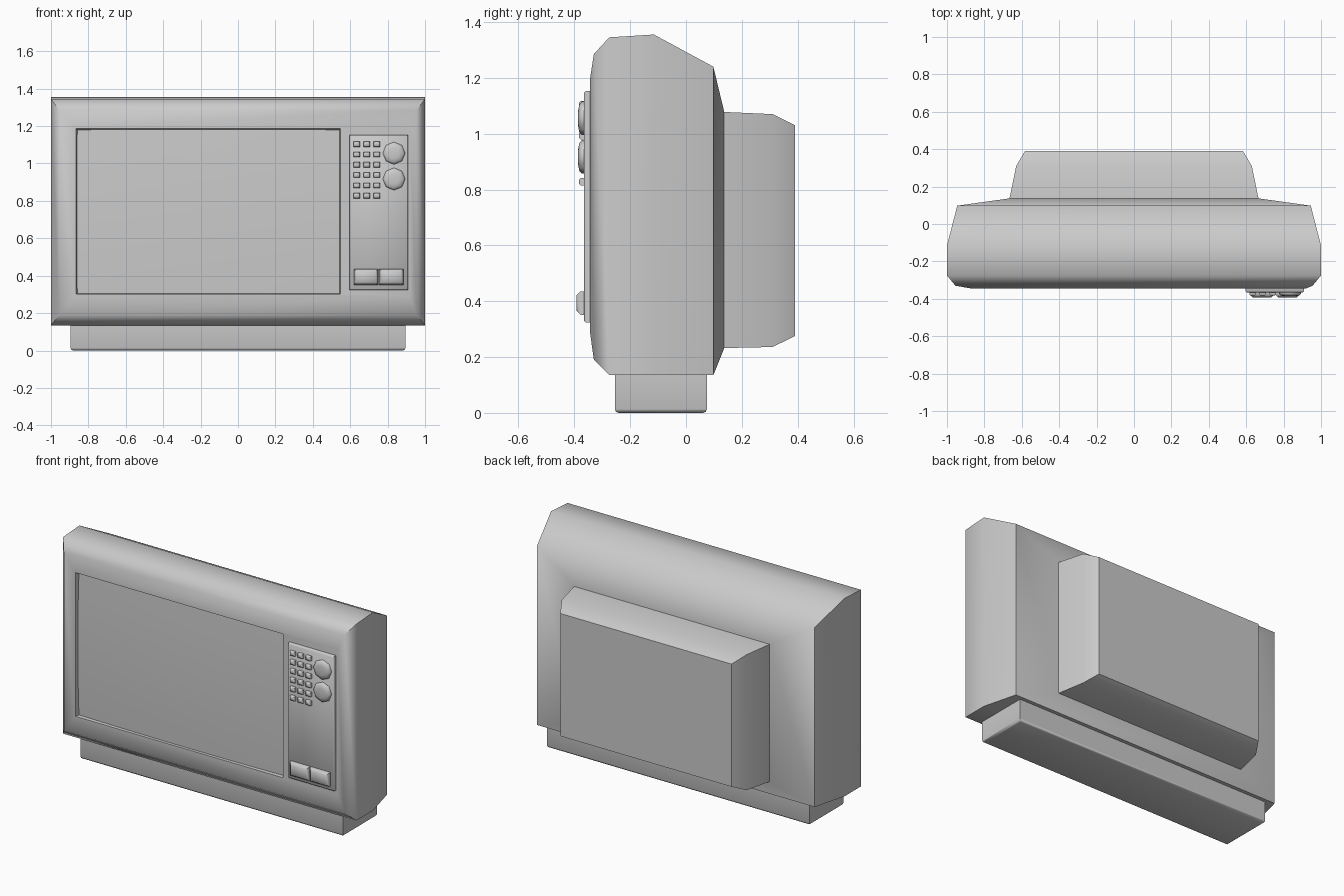
import bpy, bmesh, math

if "Cube" in bpy.data.objects:
    bpy.data.objects.remove(bpy.data.objects["Cube"])


def finish(name, bm, angle=50):
    bmesh.ops.recalc_face_normals(bm, faces=bm.faces)
    me = bpy.data.meshes.new(name)
    bm.to_mesh(me)
    bm.free()
    ob = bpy.data.objects.new(name, me)
    bpy.context.collection.objects.link(ob)
    bpy.ops.object.select_all(action='DESELECT')
    ob.select_set(True)
    bpy.context.view_layer.objects.active = ob
    bpy.ops.object.shade_smooth_by_angle(angle=math.radians(angle))
    return ob


def loft(name, rings, cap_first=True, cap_last=True):
    """Skin rectangular rings given as (y, x0, x1, z0, z1)."""
    bm = bmesh.new()
    loops = [[bm.verts.new(p) for p in ((x0, y, z0), (x1, y, z0), (x1, y, z1), (x0, y, z1))]
             for y, x0, x1, z0, z1 in rings]
    for a, b in zip(loops, loops[1:]):
        for i in range(4):
            j = (i + 1) % 4
            bm.faces.new((a[i], a[j], b[j], b[i]))
    if cap_first:
        bm.faces.new(loops[0])
    if cap_last:
        bm.faces.new(loops[-1])
    return finish(name, bm)


def button(name, x, z, w, h, y_back, y_front, inset):
    ym = y_front + inset
    x0, x1, z0, z1 = x - w / 2, x + w / 2, z - h / 2, z + h / 2
    return loft(name, [(y_back, x0, x1, z0, z1), (ym, x0, x1, z0, z1),
                       (y_front, x0 + inset, x1 - inset, z0 + inset, z1 - inset)],
                cap_first=False)


# Cabinet with rounded bezel and screen opening
loft("cabinet", [
    (0.137, -0.665, 0.665, 0.232, 1.078),
    (0.098, -0.945, 0.945, 0.135, 1.24),
    (-0.115, -1, 1, 0.135, 1.355),
    (-0.275, -1, 1, 0.135, 1.345),
    (-0.33, -0.955, 0.955, 0.19, 1.285),
    (-0.344, -0.875, 0.92, 0.29, 1.195),
    (-0.344, -0.865, 0.548, 0.303, 1.188),
    (-0.315, -0.858, 0.542, 0.305, 1.178),
], cap_last=False)

# Gently bulging screen
bm = bmesh.new()
bmesh.ops.create_grid(bm, x_segments=12, y_segments=8, size=1)
for v in bm.verts:
    u, w = v.co.x, v.co.y
    v.co = (-0.158 + 0.702 * u, -0.32 - 0.02 * (1 - (u * u + w * w) / 2), 0.743 + 0.438 * w)
screen = finish("screen", bm)
if screen.data.polygons[0].normal.y > 0:
    screen.data.flip_normals()

# Rear tube housing
loft("rear_housing", [
    (0.13, -0.667, 0.667, 0.232, 1.078),
    (0.31, -0.63, 0.63, 0.236, 1.07),
    (0.39, -0.583, 0.583, 0.275, 1.03),
])

# Base plinth with softened lower edge
bm = bmesh.new()
bmesh.ops.create_cube(bm, size=1)
for v in bm.verts:
    v.co = (v.co.x * 1.79, v.co.y * 0.33 - 0.09, v.co.z * 0.15 + 0.075)
low = [e for e in bm.edges if all(v.co.z < 0.01 for v in e.verts)]
bmesh.ops.bevel(bm, geom=low, offset=0.014, segments=2, profile=0.5, affect='EDGES')
finish("base", bm)

# Control panel
button("control_panel", 0.752, 0.738, 0.314, 0.83, -0.325, -0.365, 0.006)

# Keypad
for row in range(6):
    for col in range(3):
        button(f"key_{row}_{col}", 0.634 + 0.054 * col, 1.103 - 0.055 * row,
               0.034, 0.028, -0.36, -0.383, 0.006)

# Lower push buttons
for i, x in enumerate((0.684, 0.82)):
    button(f"push_button_{i}", x, 0.393, 0.13, 0.084, -0.36, -0.392, 0.014)

# Eight-sided domed knobs
for i, z in enumerate((1.055, 0.917)):
    bm = bmesh.new()
    loops = []
    for y, r in ((-0.36, 0.06), (-0.373, 0.06), (-0.382, 0.05), (-0.386, 0.03)):
        loops.append([bm.verts.new((0.834 + r * math.cos(k * math.pi / 4), y,
                                    z + r * math.sin(k * math.pi / 4))) for k in range(8)])
    for a, b in zip(loops, loops[1:]):
        for k in range(8):
            j = (k + 1) % 8
            bm.faces.new((a[k], a[j], b[j], b[k]))
    bm.faces.new(loops[0])
    bm.faces.new(loops[-1])
    finish(f"knob_{i}", bm)
